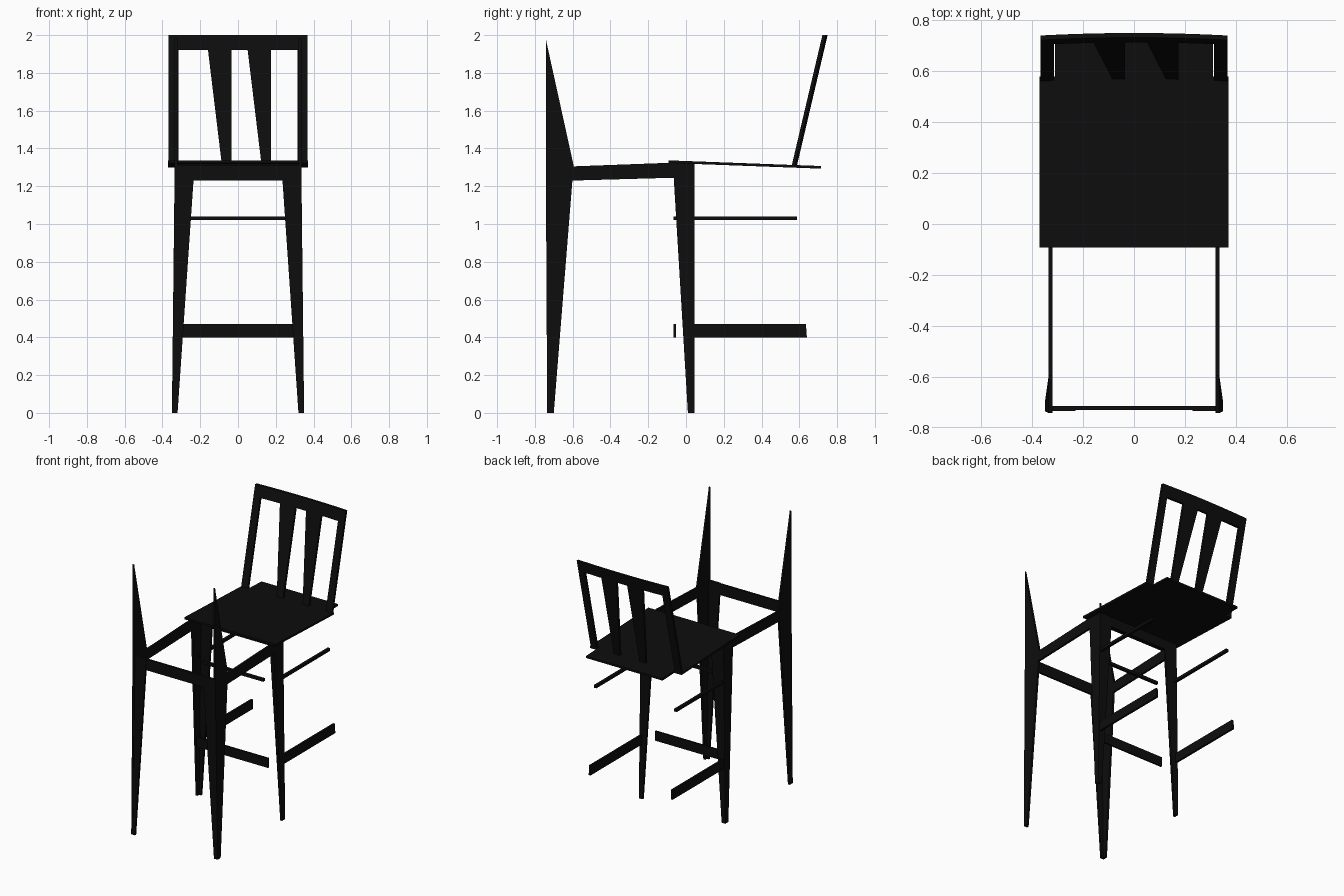
import bpy, bmesh
from mathutils import Vector

cube = bpy.data.objects.get("Cube")
if cube:
    bpy.data.objects.remove(cube, do_unlink=True)

black = bpy.data.materials.new("black_paint")
black.use_nodes = True
colour = (0.004, 0.004, 0.004, 1)
black.diffuse_color = colour
black.node_tree.nodes["Principled BSDF"].inputs["Base Color"].default_value = colour


def plate(name, outline, depth, mirror=False):
    """Extrude a flat outline along depth; optionally mirror it across x = 0."""
    bm = bmesh.new()
    face = bm.faces.new([bm.verts.new(p) for p in outline])
    grown = bmesh.ops.extrude_face_region(bm, geom=[face])["geom"]
    verts = [v for v in grown if isinstance(v, bmesh.types.BMVert)]
    bmesh.ops.translate(bm, verts=verts, vec=Vector(depth))
    if not any(f is face for f in bm.faces):
        bm.faces.new([v for v in bm.verts if v not in verts])
    bmesh.ops.recalc_face_normals(bm, faces=bm.faces)
    mesh = bpy.data.meshes.new(name)
    bm.to_mesh(mesh)
    bm.free()
    mesh.materials.append(black)
    obj = bpy.data.objects.new(name, mesh)
    bpy.context.collection.objects.link(obj)
    if mirror:
        mod = obj.modifiers.new("mirror", 'MIRROR')
        mod.use_mirror_merge = False
    return obj


def cross_bar(name, half, y, z0, z1, t):
    """Bar running across the width."""
    plate(name, [(-half, y, z0), (half, y, z0), (half, y, z1), (-half, y, z1)], (0, t, 0))


T = 0.015  # board thickness

# Tall front posts: angled corner boards with a pointed upper part
plate("post_side_board", [(.35, -.735, 0), (.35, -.70, 0), (.335, -.595, 1.31),
                          (.335, -.742, 1.31)], (-T, 0, 0), True)
plate("post_spike", [(.335, -.742, 1.31), (.335, -.595, 1.31), (.335, -.738, 1.96),
                     (.335, -.742, 1.985)], (-T, 0, 0), True)
plate("post_front_board", [(.35, -.735, 0), (.32, -.735, 0), (.23, -.735, 1.31),
                           (.335, -.735, 1.31)], (0, T, 0), True)

# Short legs: angled corner boards
plate("leg_side_board", [(.35, .045, 0), (.35, .01, 0), (.335, -.065, 1.245),
                         (.335, -.065, 1.325), (.335, .045, 1.33)], (-T, 0, 0), True)
plate("leg_back_board", [(.35, .045, 0), (.32, .045, 0), (.23, .045, 1.32),
                         (.335, .045, 1.32)], (0, -T, 0), True)

# Aprons under the seat line
plate("side_apron", [(.335, -.6, 1.23), (.335, -.06, 1.245), (.335, -.06, 1.325),
                     (.335, -.6, 1.305)], (-T, 0, 0), True)
cross_bar("front_apron", .33, -.73, 1.23, 1.31, T)
cross_bar("back_apron", .33, .03, 1.245, 1.325, T)

# Loose stretchers
cross_bar("lower_cross_stretcher", .29, -.066, .40, .47, .012)
cross_bar("upper_cross_stretcher", .25, -.066, 1.02, 1.04, .02)
plate("lower_side_stretcher", [(.34, .02, .40), (.34, .64, .40), (.34, .635, .47),
                               (.34, .02, .47)], (-T, 0, 0), True)
plate("upper_side_stretcher", [(.335, .0, 1.02), (.335, .587, 1.02), (.335, .587, 1.04),
                               (.335, .0, 1.04)], (-.02, 0, 0), True)


# Seat: thin sloping panel with notched rear corners
def seat_point(x, y):
    return (x, y, 1.337 - .037 * (y + .095))


half_outline = [(.37, -.093), (.37, .58), (.31, .58), (.31, .715)]
seat_outline = half_outline + [(-x, y) for x, y in reversed(half_outline)]
plate("seat", [seat_point(x, y) for x, y in seat_outline], (0, 0, -.014))


# Leaning, slightly curved backrest
def back_point(x, z, offset=0):
    return (x, .562 + .235 * (z - 1.32) + .01 * (1 - (x / .37) ** 2) + offset, z)


def back_board(name, low, high, z0, z1, mirror=False):
    plate(name, [back_point(low[0], z0), back_point(low[1], z0),
                 back_point(high[1], z1), back_point(high[0], z1)], (0, .018, 0), mirror)


back_board("backrest_post", (.315, .367), (.315, .367), 1.31, 1.93, True)
back_board("right_slat", (-.085, -.035), (-.16, -.035), 1.31, 1.93)
back_board("left_slat", (.125, .175), (.05, .175), 1.31, 1.93)

xs = [-.367 + .734 * i / 12 for i in range(13)]
rail = [back_point(x, 1.92) for x in xs] + [back_point(x, 1.92, .018) for x in reversed(xs)]
plate("backrest_top_rail", rail, (0, .0188, .08))
